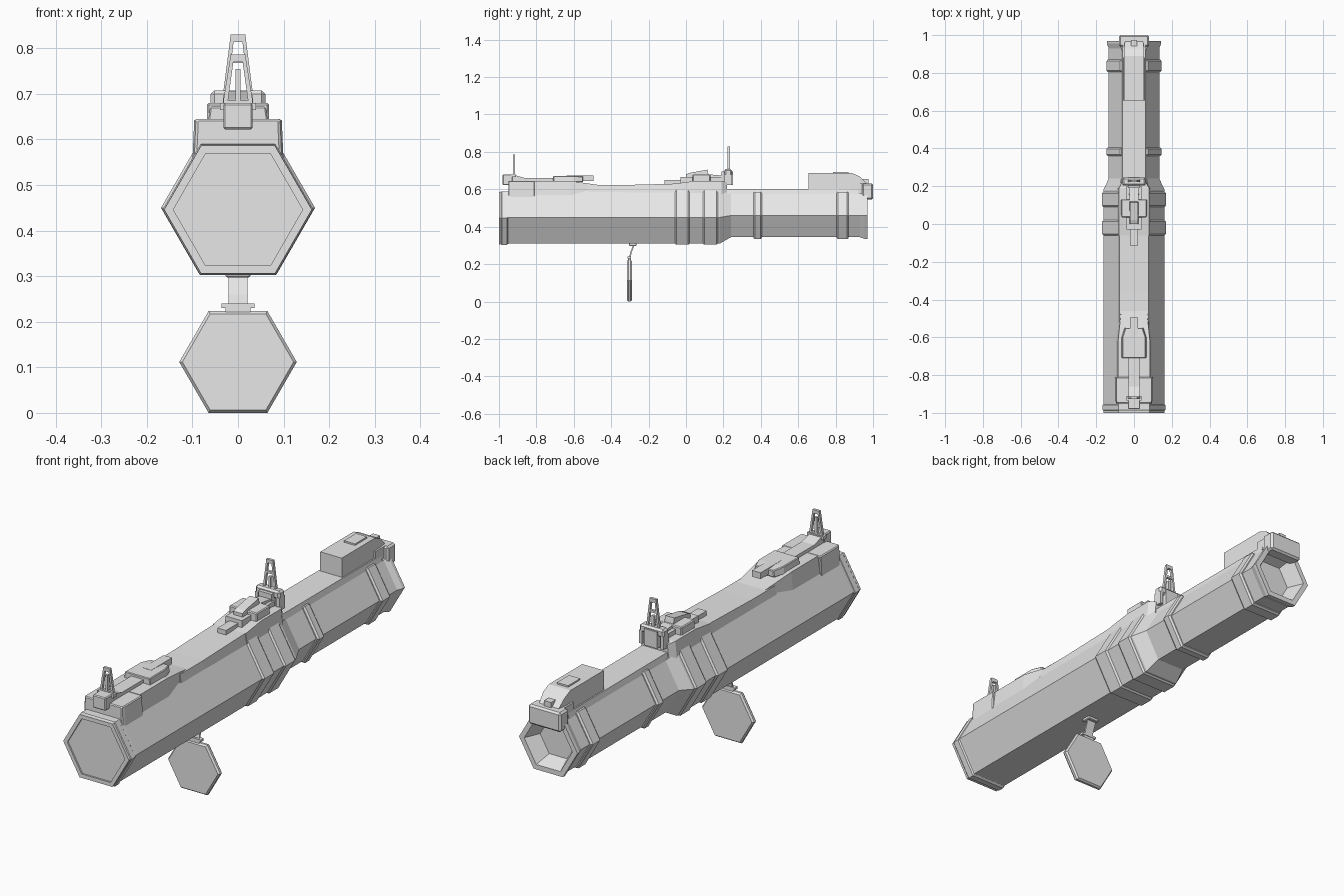
import bpy
import bmesh
from math import sin, cos, pi

default_cube = bpy.data.objects.get("Cube")
if default_cube:
    bpy.data.objects.remove(default_cube, do_unlink=True)

metal = bpy.data.materials.new("plain_grey")
metal.use_nodes = True
metal.diffuse_color = (.8, .8, .8, 1)
metal.node_tree.nodes["Principled BSDF"].inputs["Base Color"].default_value = metal.diffuse_color

# Shared sizes
FRONT, BACK = -1, 1
AXIS = .45
REAR_AXIS = .46
BODY_RADIUS = .162
REAR_RADIUS = .134
RIM = .007
STEP = .008
RAIL_BASE = .57
RAIL_TOP = .622
DECK = .645
SIGHT_TOP = .68
RAIL_HALF = .08
REAR_HALF = .062


def skin(name, rings, bevel=None):
    """Join rings with equal point counts into a capped solid."""
    bm = bmesh.new()
    loops = [[bm.verts.new(point) for point in ring] for ring in rings]
    for near, far in zip(loops, loops[1:]):
        for i in range(len(near)):
            bm.faces.new((near[i - 1], near[i], far[i], far[i - 1]))
    bm.faces.new(loops[0])
    bm.faces.new(loops[-1])
    bmesh.ops.recalc_face_normals(bm, faces=bm.faces)
    mesh = bpy.data.meshes.new(name)
    bm.to_mesh(mesh)
    bm.free()
    mesh.materials.append(metal)
    obj = bpy.data.objects.new(name, mesh)
    bpy.context.collection.objects.link(obj)
    if bevel:
        modifier = obj.modifiers.new("edge_bevel", "BEVEL")
        modifier.width = bevel
        modifier.segments = 1


def hex_loft(name, sections):
    """Each section is (y, corner radius, axis height)."""
    corners = [k * pi / 3 for k in range(6)]
    skin(name, [[(radius * cos(a), y, axis + radius * sin(a)) for a in corners]
                for y, radius, axis in sections])


def band(name, start, end, radius, axis):
    """Raised hexagonal band with chamfered edges."""
    hex_loft(name, [(start, radius - RIM, axis), (start + STEP, radius, axis),
                    (end - STEP, radius, axis), (end, radius - RIM, axis)])


def rail(name, base, sections, taper=0, bevel=None):
    """Each section is (y, half width, top height); taper narrows the top."""
    skin(name, [[(-half, y, base), (half, y, base),
                 (half - taper, y, top), (taper - half, y, top)]
                for y, half, top in sections], bevel)


def box(name, half, start, end, base, top, bevel=None):
    rail(name, base, [(start, half, top), (end, half, top)], bevel=bevel)


def sight_frame(label, y, low, high):
    """Tapered arch with two legs, a top bar, a sill and a central post."""
    wide, narrow, thick = .032, .016, .006
    for side in (-1, 1):
        outline = [(wide, low), (wide, low + narrow), (narrow, high),
                   (narrow / 2, high), (wide - narrow / 2, low)]
        skin(label + "_leg", [[(side * x, y + depth, z) for x, z in outline]
                              for depth in (-thick, thick)])
    box(label + "_top_bar", narrow, y - thick, y + thick, high - narrow, high)
    box(label + "_sill", wide, y - thick, y + thick, low, low + narrow)
    box(label + "_post", thick, y - thick, y + thick, low, .755)


# Hexagonal tube with a shallow front recess and a funnel at the rear
inner = BODY_RADIUS - .02
flare = REAR_RADIUS + .01
mouth = BACK - .03
front_axis = AXIS - .004
hex_loft("main_tube", [
    (FRONT + .03, inner, front_axis), (FRONT, inner, front_axis),
    (FRONT, BODY_RADIUS, front_axis), (FRONT + .06, BODY_RADIUS, AXIS),
    (.18, BODY_RADIUS, AXIS), (.24, REAR_RADIUS, REAR_AXIS),
    (mouth - .04, REAR_RADIUS, REAR_AXIS), (mouth - .015, flare, REAR_AXIS),
    (mouth, flare, REAR_AXIS), (mouth, flare - .025, REAR_AXIS),
    (mouth - .07, REAR_RADIUS - .045, REAR_AXIS)])

# Raised bands around the tube
band("front_rim_band", FRONT + RIM, FRONT + .05, BODY_RADIUS + RIM / 2, front_axis)
for start in (-.06, .09):
    band("centre_band", start, start + .08, BODY_RADIUS + RIM, AXIS)
band("rear_tube_band", .36, .405, REAR_RADIUS + .012, REAR_AXIS)
band("end_band", .805, .87, REAR_RADIUS + .012, REAR_AXIS)

# Top housing and rails
rail("front_housing", RAIL_BASE - .02, [
    (FRONT + .05, .095, DECK), (FRONT + .065, .1, DECK),
    (-.81, .1, DECK)], taper=.004, bevel=.004)
rail("housing_ramp", RAIL_BASE - .02, [
    (-.81, .096, DECK), (-.62, .096, DECK), (-.46, RAIL_HALF, RAIL_TOP)], taper=.012)
rail("centre_rail", RAIL_BASE, [
    (-.52, RAIL_HALF + RIM, RAIL_TOP), (-.36, RAIL_HALF + RIM, RAIL_TOP),
    (-.06, RAIL_HALF + RIM, RAIL_TOP + STEP)], taper=.01)
rail("sight_rail", RAIL_BASE, [
    (-.06, RAIL_HALF + STEP, RAIL_TOP + STEP), (.05, RAIL_HALF + STEP, DECK),
    (.19, RAIL_HALF + STEP, DECK), (.22, REAR_HALF + STEP, DECK - STEP)], taper=STEP)
rail("rear_rail", RAIL_BASE, [
    (.2, REAR_HALF + RIM, .602), (.92, REAR_HALF + RIM, .6)], taper=STEP)

# Front sight base, pad and tail
box("front_sight_block", .032, FRONT + .02, -.925, RAIL_TOP, SIGHT_TOP, bevel=.004)
box("front_sight_pin", .04, -.935, -.91, DECK + .02, SIGHT_TOP)
rail("front_sight_ramp", DECK - RIM, [
    (-.93, .03, SIGHT_TOP), (-.86, .03, DECK + .015), (-.71, .03, DECK + .015)])
rail("front_pad", DECK - RIM, [
    (-.71, .066, SIGHT_TOP - STEP), (-.6, .066, SIGHT_TOP - STEP),
    (-.55, .05, SIGHT_TOP - .012)], taper=.005, bevel=.003)
box("front_pad_tail", .021, -.64, -.495, DECK, SIGHT_TOP - RIM)
sight_frame("front_sight", -.92, SIGHT_TOP - .01, .786)

# Middle sight steps, hinge and ears
box("middle_sight_tongue", .021, -.115, .02, RAIL_TOP, DECK + .004)
box("middle_sight_plate", .04, -.03, .2, RAIL_TOP, DECK + .02)
box("middle_sight_block", .068, .035, .13, DECK - RIM, SIGHT_TOP, bevel=.004)
rail("middle_sight_wedge", DECK - RIM, [
    (0, .024, SIGHT_TOP), (.02, .024, SIGHT_TOP + STEP),
    (.115, .024, SIGHT_TOP + .025), (.12, .024, SIGHT_TOP),
    (.2, .03, SIGHT_TOP - RIM)], taper=.002)
box("hinge_block", .033, .19, .25, RAIL_TOP, SIGHT_TOP + .016)
box("hinge_bar", .06, .205, .245, SIGHT_TOP - STEP, SIGHT_TOP + .028, bevel=STEP)
for side in (-1, 1):
    inside, outside = side * .045, side * .06
    skin("hinge_ear", [[(inside, y, RAIL_TOP), (outside, y, RAIL_TOP),
                        (outside, y, SIGHT_TOP), (inside, y, SIGHT_TOP)]
                       for y in (.205, .245)])
sight_frame("middle_sight", .228, SIGHT_TOP + .01, .83)
box("middle_sight_crossbar", .02, .222, .234, .768, .778)

# Rear box, latch and end cap
box_half, box_top, cap_top = .055, .686, .632
rail("rear_box", .597, [
    (.655, box_half, box_top), (.89, box_half, box_top), (.93, box_half, box_top - .018),
    (.965, box_half - .005, cap_top)], taper=.002)
box("rear_box_plate", box_half / 2, .785, .87, box_top, box_top + RIM)
box("end_cap", RAIL_HALF, BACK - .06, BACK, .545, cap_top, bevel=STEP)
box("end_cap_bridge", REAR_HALF, .88, .95, .56, cap_top)
box("end_cap_latch", .017, .91, .975, cap_top, cap_top + .023)

# Hanging hexagonal cover standing on the ground, with its strap
cover_radius = .129
cover_axis = cover_radius * sin(pi / 3)
cover_top = cover_axis * 2
cover_y = -.303
band("hanging_cover", cover_y - .013, cover_y + .013, cover_radius, cover_axis)
box("cover_clip", .027, cover_y - STEP, cover_y + STEP, cover_top - STEP, cover_top + .012)
box("cover_clip_bar", .036, cover_y - .01, cover_y + .01, cover_top + RIM, cover_top + .017)
strap_half, strap_thick = .021, .004
skin("cover_strap", [
    [(x, y + strap_thick * turn, z) for x, turn in (
        (-strap_half, -1), (strap_half, -1), (strap_half, 1), (-strap_half, 1))]
    for y, z in ((cover_y, cover_top), (cover_y + STEP, .26), (-.278, .305))])
box("strap_mount", .027, -.305, -.265, .297, .318, bevel=.003)
